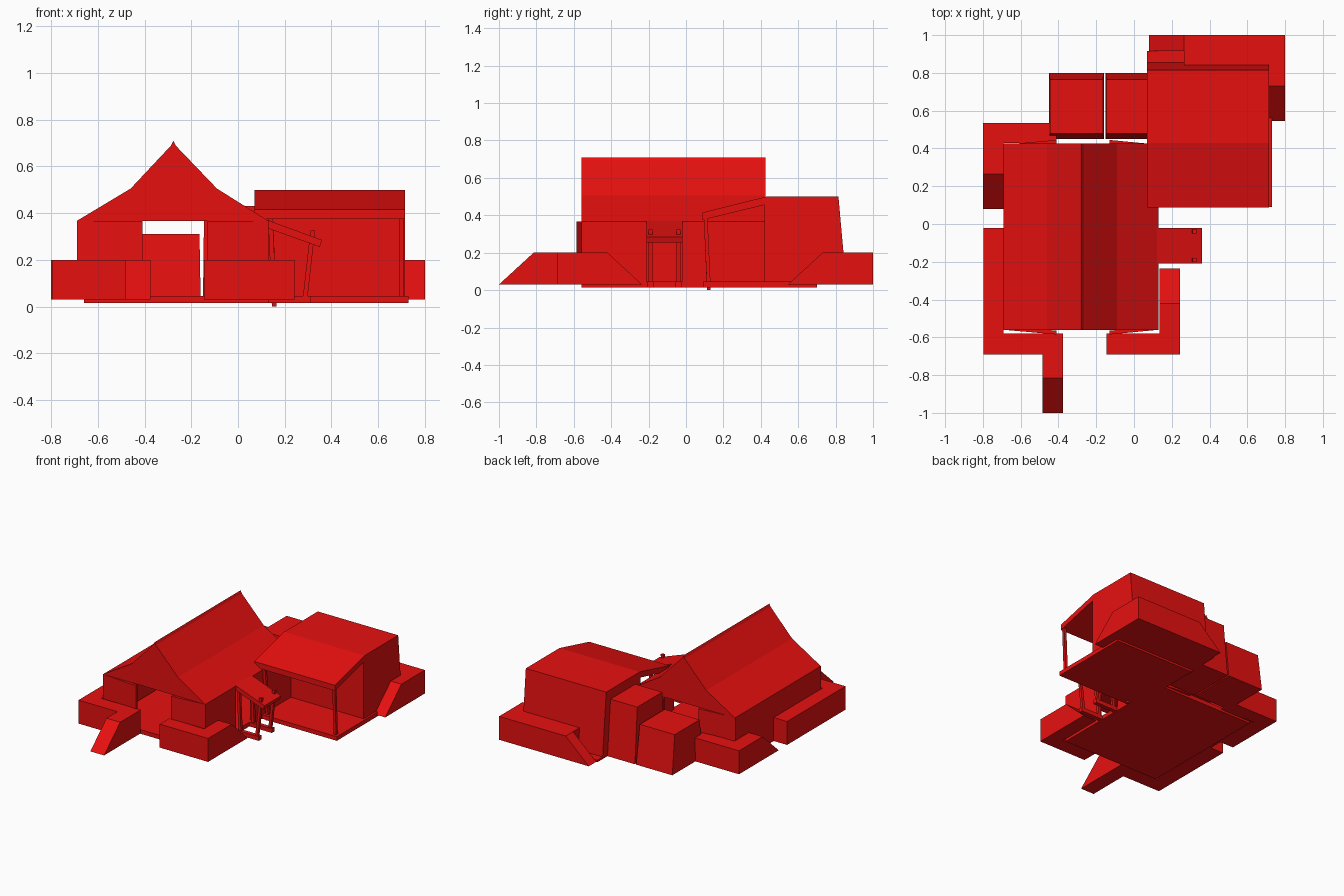
import bpy, bmesh
from mathutils import Vector

cube = bpy.data.objects.get("Cube")
if cube:
    bpy.data.objects.remove(cube, do_unlink=True)

red = bpy.data.materials.new("red")
red.use_nodes = True
colour = (0.8, 0.005, 0.005, 1)
red.diffuse_color = colour
red.node_tree.nodes["Principled BSDF"].inputs["Base Color"].default_value = colour


def loft(name, first, last):
    """Solid between two matching outlines."""
    bm = bmesh.new()
    a = [bm.verts.new(p) for p in first]
    b = [bm.verts.new(p) for p in last]
    bm.faces.new(a)
    bm.faces.new(b)
    for i in range(len(a)):
        j = (i + 1) % len(a)
        bm.faces.new((a[i], a[j], b[j], b[i]))
    bmesh.ops.recalc_face_normals(bm, faces=bm.faces)
    mesh = bpy.data.meshes.new(name)
    bm.to_mesh(mesh)
    bm.free()
    mesh.materials.append(red)
    obj = bpy.data.objects.new(name, mesh)
    bpy.context.collection.objects.link(obj)
    return obj


def rect(x0, x1, y0, y1, z):
    return [(x0, y0, z), (x1, y0, z), (x1, y1, z), (x0, y1, z)]


def box(name, x0, x1, y0, y1, z0, z1):
    return loft(name, rect(x0, x1, y0, y1, z0), rect(x0, x1, y0, y1, z1))


def along_y(name, profile, y0, y1):
    return loft(name, [(x, y0, z) for x, z in profile], [(x, y1, z) for x, z in profile])


def along_x(name, profile, x0, x1):
    return loft(name, [(x0, y, z) for y, z in profile], [(x1, y, z) for y, z in profile])


def plan(name, outline, z0, z1):
    return loft(name, [(x, y, z0) for x, y in outline], [(x, y, z1) for x, y in outline])


def beam(name, p, q, r=0.01):
    ends = [[Vector(c) + Vector((i * r, j * r, 0))
             for i, j in ((-1, -1), (1, -1), (1, 1), (-1, 1))] for c in (p, q)]
    return loft(name, *ends)


LOW, TOP = 0.03, 0.2      # embankment heights
EAVE = 0.367
F0, F1 = 0.015, 0.045     # floor slab heights

# Main hall roof with a steep ridge and flared eaves
along_y("hall_roof", [(-0.69, EAVE), (-0.46, 0.505), (-0.277, 0.7),
                      (-0.09, 0.505), (0.13, EAVE)], -0.56, 0.425)
along_y("ridge_beam", [(-0.287, 0.69), (-0.277, 0.71), (-0.267, 0.69)], -0.56, 0.425)

# Hall floor and side walls, with a doorway on the +x side
box("hall_floor", -0.66, 0.13, -0.56, 0.42, F0, F1)
box("hall_wall_outer", -0.69, -0.67, -0.56, 0.42, LOW, EAVE)
box("hall_wall_front_part", 0.11, 0.13, -0.56, -0.21, LOW, EAVE)
box("hall_wall_rear_part", 0.11, 0.13, -0.02, 0.42, LOW, EAVE)

# End walls splayed outward towards the central doorways
for end, y, s in (("front", -0.56, -1), ("back", 0.42, 1)):
    for side, xa, xb in (("a", -0.69, -0.41), ("b", 0.13, -0.13)):
        plan(f"hall_{end}_wall_{side}",
             [(xa, y), (xb, y + s * 0.025), (xb, y + s * 0.005), (xa, y - s * 0.02)],
             LOW, EAVE)

# Side entrance canopy on leaning posts
along_y("canopy_roof", [(0.1, 0.38), (0.36, 0.285), (0.35, 0.255), (0.1, 0.345)], -0.21, -0.02)
for n, y in enumerate((-0.19, -0.04)):
    beam(f"canopy_post_{n}", (0.285, y, F0), (0.32, y, 0.325))
    beam(f"canopy_inner_post_{n}", (0.155, y, F0), (0.14, y, 0.345))
    box(f"canopy_foot_{n}", 0.13, 0.31, y - 0.015, y + 0.015, F0, F1)

# Annex: closed rear room and an open veranda
along_x("annex_room", [(0.42, LOW), (0.42, 0.46), (0.43, 0.5), (0.815, 0.5),
                       (0.842, TOP), (0.857, LOW)], 0.07, 0.715)
along_x("veranda_roof", [(0.088, 0.375), (0.088, 0.415), (0.43, 0.5), (0.43, 0.458)],
        0.07, 0.715)
box("annex_floor", 0.08, 0.73, 0.09, 0.7, F0, F1)
box("annex_back_step", 0.07, 0.3, 0.7, 0.915, LOW, F1)
for n, (x, bottom) in enumerate(((0.155, 0), (0.7, F0))):
    beam(f"veranda_post_{n}", (x, 0.122, bottom), (x - (0.015 if n == 0 else 0), 0.105, 0.39))

# Two tapered link rooms behind the hall
for name, x0, x1, z in (("low_link_room", -0.45, -0.16, 0.31),
                        ("tall_link_room", -0.15, 0.09, 0.43)):
    loft(name, rect(x0, x1, 0.45, 0.8, LOW), rect(x0 + 0.005, x1 - 0.005, 0.48, 0.765, z))


# Embankments: straight runs and runs that end in a ramp
def bank(name, x0, x1, y0, y1):
    box(name, x0, x1, y0, y1, LOW, TOP)


def ramp_bank(name, x0, x1, y_full, y_crest, y_toe):
    along_x(name, [(y_full, LOW), (y_full, TOP), (y_crest, TOP), (y_toe, LOW)], x0, x1)


bank("bank_outer_side", -0.797, -0.69, -0.58, -0.02)
bank("bank_outer_front", -0.797, -0.375, -0.69, -0.58)
ramp_bank("bank_outer_ramp", -0.485, -0.375, -0.69, -0.815, -1.0)
bank("bank_inner_front", -0.145, 0.243, -0.69, -0.58)
ramp_bank("bank_inner_ramp", 0.135, 0.243, -0.58, -0.42, -0.235)
bank("bank_rear_outer", -0.8, -0.41, 0.43, 0.535)
ramp_bank("bank_rear_outer_ramp", -0.8, -0.69, 0.43, 0.265, 0.08)
bank("bank_annex_back", 0.265, 0.8, 0.84, 1.0)
ramp_bank("bank_annex_ramp", 0.69, 0.8, 0.84, 0.73, 0.545)
along_y("bank_annex_end", [(0.265, LOW), (0.265, TOP), (0.08, LOW)], 0.915, 1.0)
